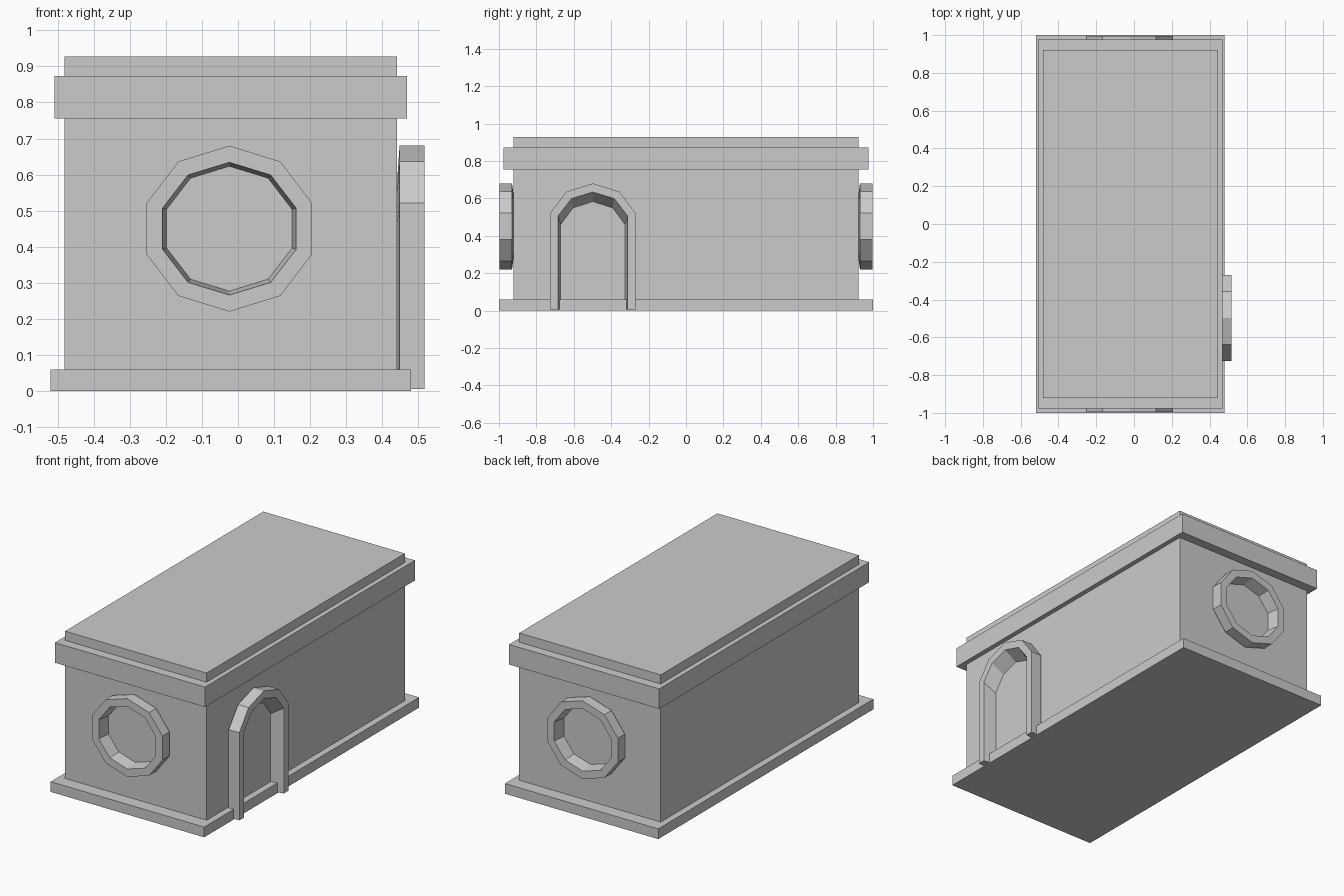
import bpy
import bmesh
from math import sin, cos, radians

if "Cube" in bpy.data.objects:
    bpy.data.objects.remove(bpy.data.objects["Cube"])

CX = -0.02      # centre of the building in x
ARCH_Z = 0.45   # centre height of window and door arch


def box(name, hx, hy, z0, z1):
    bpy.ops.mesh.primitive_cube_add(size=1, location=(CX, 0, (z0 + z1) / 2))
    ob = bpy.context.object
    ob.name = name
    ob.scale = (2 * hx, 2 * hy, z1 - z0)
    bpy.ops.object.transform_apply(location=False, rotation=False, scale=True)
    return ob


def arc(angles, ru, rz, cz, foot=None):
    """Points (u, z) on a ten-sided arc, optionally with legs to the ground."""
    pts = [(ru * sin(radians(a)), cz + rz * cos(radians(a))) for a in angles]
    if foot is not None:
        pts = [(pts[0][0], foot)] + pts + [(pts[-1][0], foot)]
    return pts


def frame(name, rings, place, closed):
    """Joins (outline, depth) rings into a hollow frame around an opening."""
    bm = bmesh.new()
    loops = [[bm.verts.new(place(u, z, d)) for u, z in pts] for pts, d in rings]
    n = len(loops[0])
    for a, b in zip(loops, loops[1:] + loops[:1]):
        for i in range(n if closed else n - 1):
            j = (i + 1) % n
            bm.faces.new((a[i], a[j], b[j], b[i]))
    if not closed:
        bm.faces.new([l[0] for l in loops])
        bm.faces.new([l[-1] for l in loops])
    bmesh.ops.recalc_face_normals(bm, faces=bm.faces)
    mesh = bpy.data.meshes.new(name)
    bm.to_mesh(mesh)
    bm.free()
    ob = bpy.data.objects.new(name, mesh)
    bpy.context.collection.objects.link(ob)
    return ob


# Walls with roof slab, plinth and cornice
box("walls", 0.461, 0.922, 0.03, 0.927)
box("plinth", 0.5, 1.0, 0, 0.06)
box("cornice", 0.489, 0.977, 0.755, 0.873)

# Round window frame, mirrored to the back wall
full = range(0, 360, 36)
outer = arc(full, 0.241, 0.23, ARCH_Z)
window = frame("round_window_frame", [
    (outer, 0.930),
    (outer, 0.996),
    (arc(full, 0.195, 0.184, ARCH_Z), 0.996),
    (arc(full, 0.183, 0.173, ARCH_Z), 0.922),
], lambda u, z, d: (-0.024 + u, -d, z), True)
window.modifiers.new("Mirror", 'MIRROR').use_axis = (False, True, False)

# Arched door frame on the right wall
half = range(-72, 73, 36)
outer = arc(half, 0.24, 0.23, ARCH_Z, 0.005)
frame("door_frame", [
    (outer, 0.448),
    (outer, 0.517),
    (arc(half, 0.195, 0.184, ARCH_Z, 0.005), 0.517),
    (arc(half, 0.181, 0.178, 0.405, 0.005), 0.441),
], lambda u, z, d: (d, -0.498 + u, z), False)
